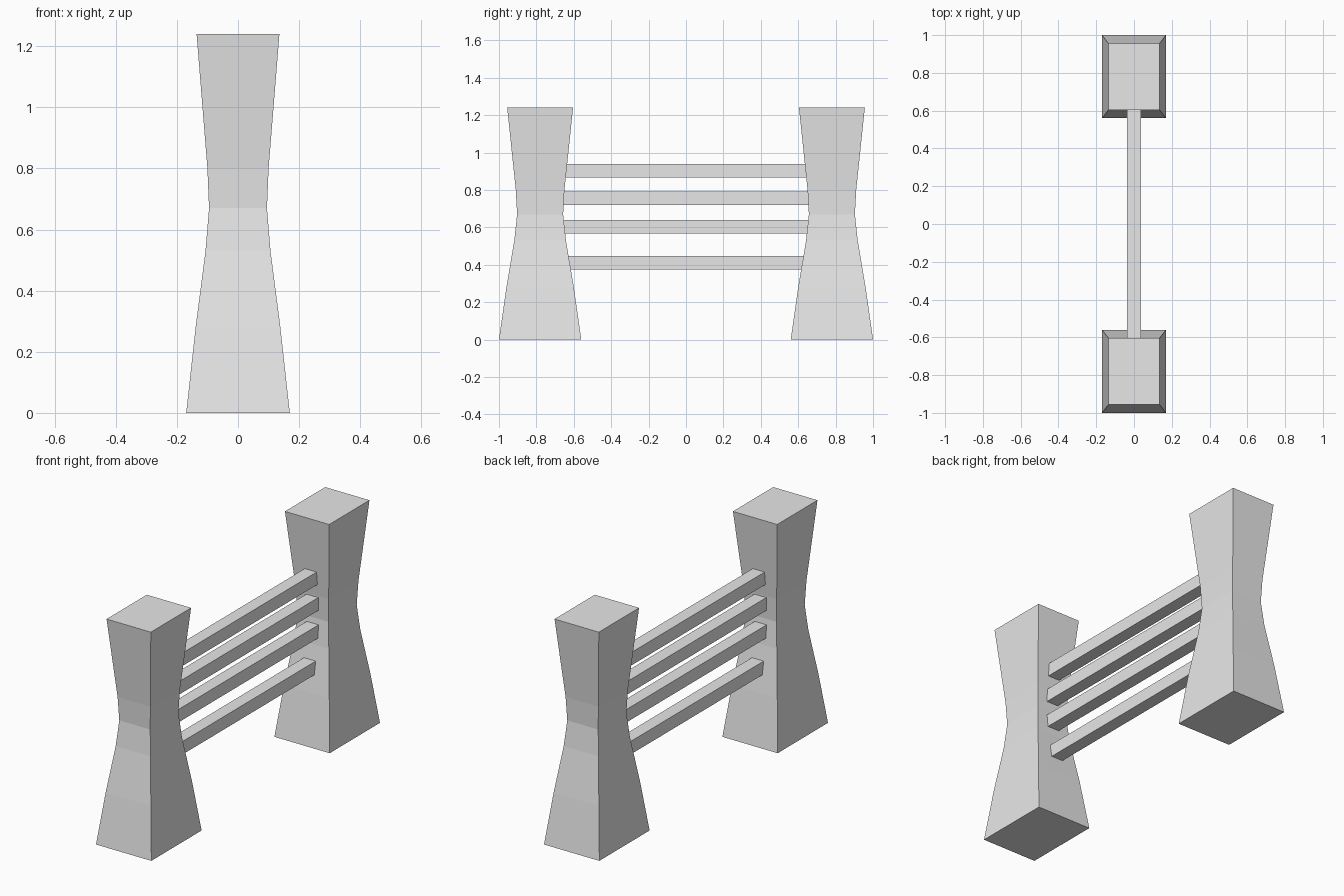
import bpy
import bmesh

cube = bpy.data.objects.get("Cube")
if cube:
    bpy.data.objects.remove(cube, do_unlink=True)

grey = bpy.data.materials.new("light_grey")
grey.use_nodes = True
grey.diffuse_color = (0.8, 0.8, 0.8, 1)
grey.node_tree.nodes["Principled BSDF"].inputs["Base Color"].default_value = (0.8, 0.8, 0.8, 1)


def add_loft(name, rings, location):
    """Closed flat-faced block through rectangular rings (z, half x, half y)."""
    bm = bmesh.new()
    loops = [[bm.verts.new((sx * hx, sy * hy, z))
              for sx, sy in ((-1, -1), (1, -1), (1, 1), (-1, 1))]
             for z, hx, hy in rings]
    for low, high in zip(loops, loops[1:]):
        for i in range(4):
            j = (i + 1) % 4
            bm.faces.new((low[i], low[j], high[j], high[i]))
    bm.faces.new(loops[0][::-1])
    bm.faces.new(loops[-1])
    mesh = bpy.data.meshes.new(name)
    bm.to_mesh(mesh)
    bm.free()
    mesh.materials.append(grey)
    obj = bpy.data.objects.new(name, mesh)
    obj.location = location
    bpy.context.collection.objects.link(obj)
    return obj


# Waisted posts: height and half depth, with width in constant proportion
profile = [(0, 0.22), (0.28, 0.18), (0.53, 0.138), (0.67, 0.123),
           (0.8, 0.13), (1.24, 0.176)]
post_rings = [(z, h * 0.77, h) for z, h in profile]
for name, side in (("front_post", -1), ("back_post", 1)):
    add_loft(name, post_rings, (0, side * 0.78, 0))

# Four square rails running between the posts
RAIL = 0.036
for i, z in enumerate((0.412, 0.603, 0.755, 0.902)):
    add_loft(f"rail_{i + 1}", [(-RAIL, RAIL, 0.7), (RAIL, RAIL, 0.7)], (0, 0, z))
